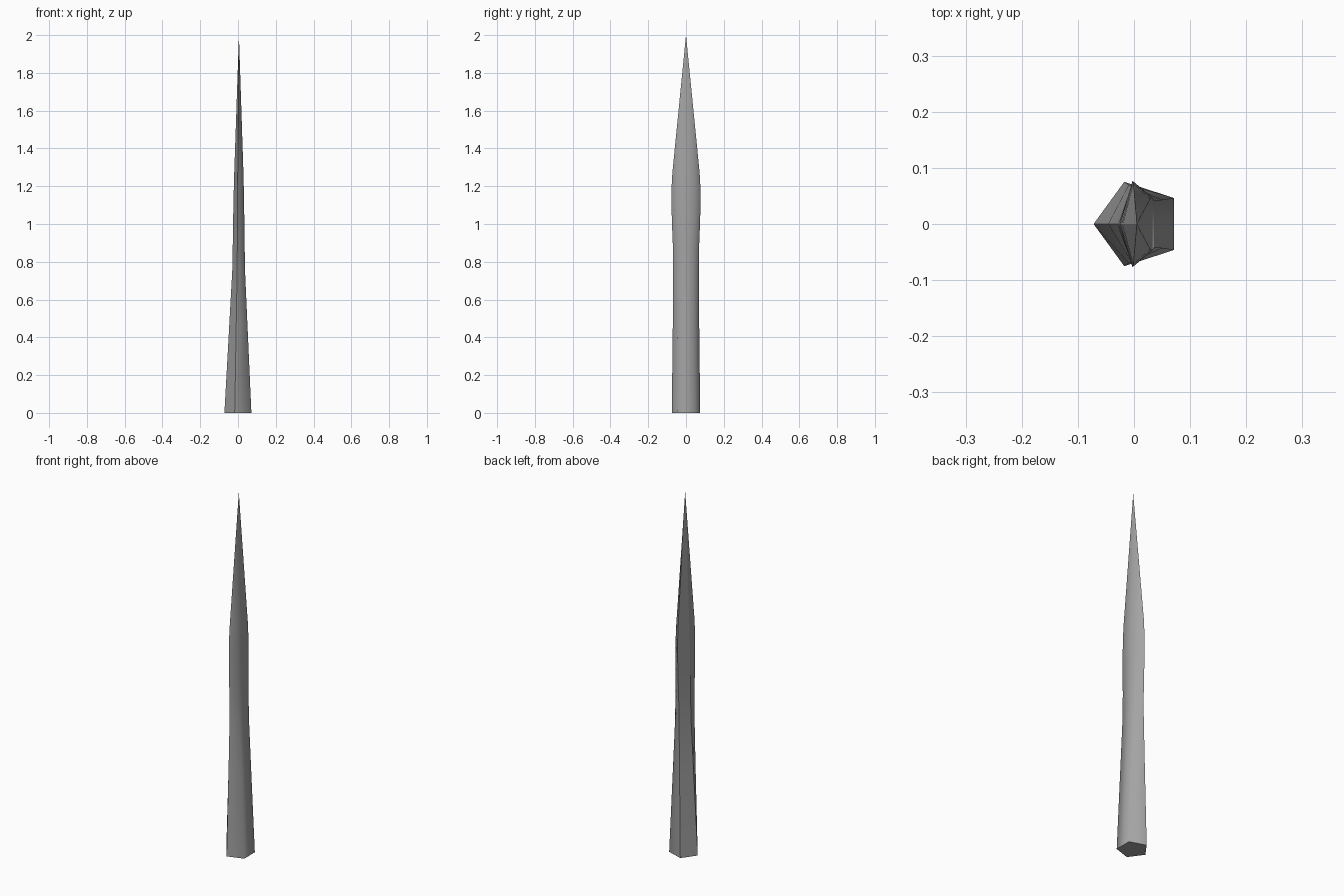
import bpy, bmesh, math

if "Cube" in bpy.data.objects:
    bpy.data.objects.remove(bpy.data.objects["Cube"])

CX = 0.007  # pentagon axis, so the bounds are centred on x

# rings along the shaft: height, x radius, y radius of the pentagon
RINGS = [(0.0, 0.079, 0.079), (0.47, 0.053, 0.0735),
         (0.75, 0.0375, 0.071), (0.88, 0.035, 0.073), (1.0, 0.033, 0.078),
         (1.1, 0.0315, 0.081), (1.2, 0.029, 0.080), (1.27, 0.027, 0.076)]

bm = bmesh.new()


def ring(z, rx, ry):
    # pentagon with one corner pointing to -x
    pts = []
    for i in range(5):
        a = math.pi + i * math.tau / 5
        pts.append(bm.verts.new((CX + rx * math.cos(a), ry * math.sin(a), z)))
    return pts


# five-sided shaft flattening into a blade
loops = [ring(*r) for r in RINGS]
base = bm.faces.new(loops[0])
for a, b in zip(loops, loops[1:]):
    for i in range(5):
        j = (i + 1) % 5
        bm.faces.new((a[i], a[j], b[j], b[i]))

# pointed tip
tip = bm.verts.new((CX - 0.002, 0, 2.0))
for i in range(5):
    bm.faces.new((loops[-1][i], loops[-1][(i + 1) % 5], tip))
bmesh.ops.recalc_face_normals(bm, faces=bm.faces)

# smooth shading, sharp at the base rim and along the three left-hand ridges
for f in bm.faces:
    f.smooth = True
for e in base.edges:
    e.smooth = False
for a, b in zip(loops, loops[1:] + [[tip] * 5]):
    for i in (0, 1, 4):
        bm.edges.get((a[i], b[i])).smooth = False

mesh = bpy.data.meshes.new("spike")
bm.to_mesh(mesh)
bm.free()
spike = bpy.data.objects.new("spike", mesh)
bpy.context.collection.objects.link(spike)

# dark grey surface
mat = bpy.data.materials.new("dark_grey")
mat.diffuse_color = (0.37, 0.37, 0.37, 1)
mat.use_nodes = True
mat.node_tree.nodes["Principled BSDF"].inputs["Base Color"].default_value = mat.diffuse_color
mesh.materials.append(mat)
